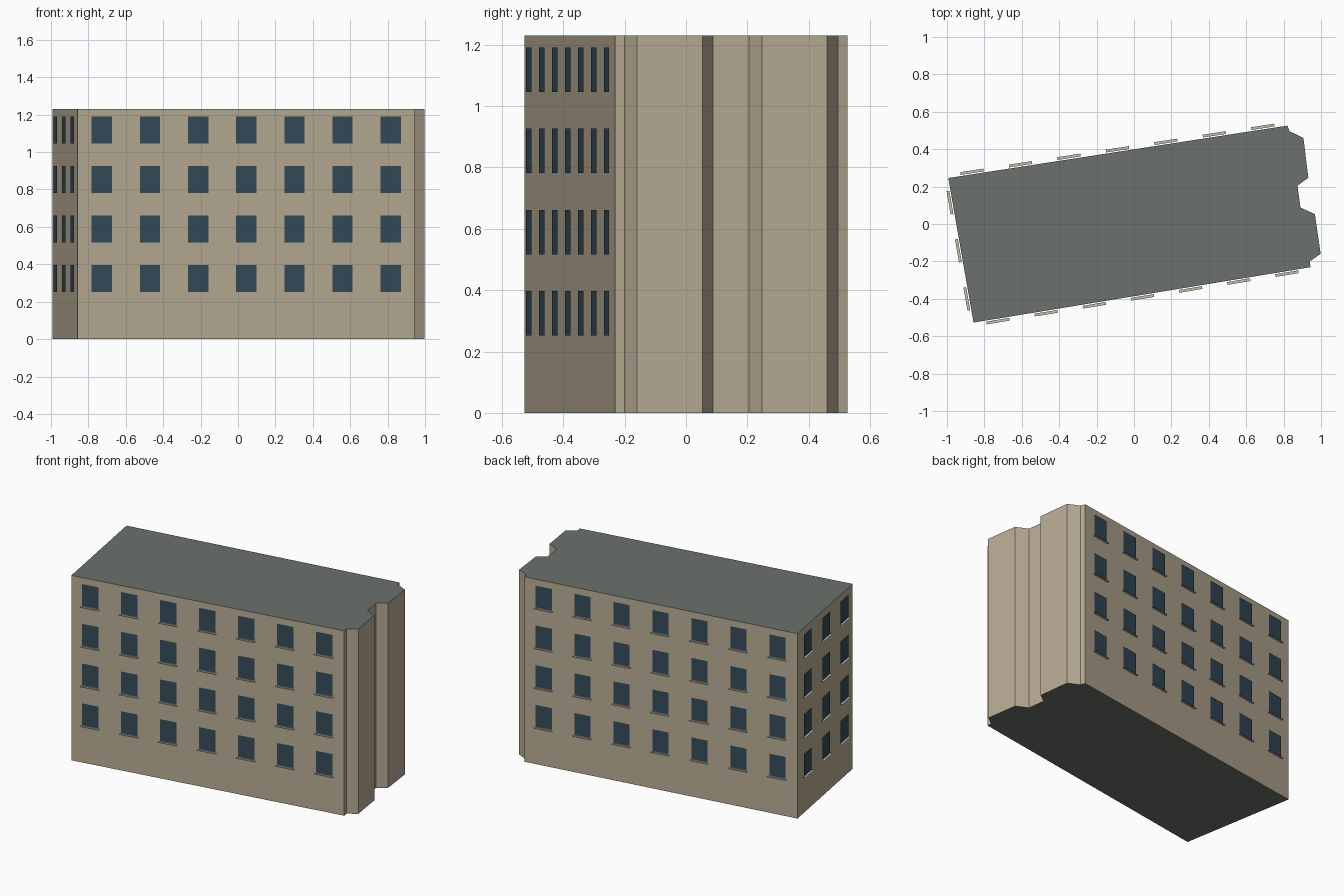
import bpy, bmesh
from mathutils import Vector

if "Cube" in bpy.data.objects:
    bpy.data.objects.remove(bpy.data.objects["Cube"])

HEIGHT = 1.23
WIN_W, WIN_H = 0.11, 0.145
SILL_W = 0.125
FIRST_FLOOR, FLOOR_STEP, FLOORS = 0.252, 0.2645, 4

# footprint, anticlockwise; the right end has two shallow bays
FOOTPRINT = [(-0.993, 0.246), (-0.858, -0.527), (0.944, -0.231), (0.939, -0.2),
             (0.998, -0.16), (0.967, 0.053), (0.89, 0.088), (0.874, 0.205),
             (0.932, 0.247), (0.906, 0.46), (0.832, 0.496), (0.82, 0.526)]


def material(name, rgb):
    m = bpy.data.materials.new(name)
    m.diffuse_color = (*rgb, 1)
    m.use_nodes = True
    m.node_tree.nodes["Principled BSDF"].inputs["Base Color"].default_value = m.diffuse_color
    return m


def finish(name, bm, mats):
    me = bpy.data.meshes.new(name)
    bm.to_mesh(me)
    bm.free()
    for m in mats:
        me.materials.append(m)
    ob = bpy.data.objects.new(name, me)
    bpy.context.collection.objects.link(ob)
    return ob


def quad(bm, pts):
    bm.faces.new([bm.verts.new(p) for p in pts])


wall_mat = material("wall", (0.48, 0.41, 0.30))
roof_mat = material("roof", (0.15, 0.165, 0.15))
glass_mat = material("glass", (0.035, 0.07, 0.10))
sill_mat = material("sill", (0.55, 0.52, 0.44))

# building body: extruded footprint with roof-coloured caps
bm = bmesh.new()
base = bm.faces.new([bm.verts.new((x, y, 0)) for x, y in FOOTPRINT])
ext = bmesh.ops.extrude_face_region(bm, geom=[base], use_keep_orig=True)
top = [v for v in ext["geom"] if isinstance(v, bmesh.types.BMVert)]
bmesh.ops.translate(bm, verts=top, vec=(0, 0, HEIGHT))
bmesh.ops.recalc_face_normals(bm, faces=bm.faces)
for f in bm.faces:
    f.material_index = 1 if abs(f.normal.z) > 0.5 else 0
finish("building_body", bm, [wall_mat, roof_mat])


def window_wall(name, start, end, count):
    """Rows of window panes and sill strips along one wall."""
    a, b = Vector((*start, 0)), Vector((*end, 0))
    d = (b - a).normalized()
    n = Vector((d.y, -d.x, 0))
    panes, sills = bmesh.new(), bmesh.new()
    for floor in range(FLOORS):
        z = Vector((0, 0, FIRST_FLOOR + floor * FLOOR_STEP))
        up = Vector((0, 0, WIN_H))
        for i in range(count):
            c = a.lerp(b, (i + 0.5) / count) + z
            p, h = c + n * 0.007, d * WIN_W / 2
            quad(panes, [p - h, p + h, p + h + up, p - h + up])
            s, h = c - Vector((0, 0, 0.005)), d * SILL_W / 2
            inner, outer = s + n * 0.006, s + n * 0.021
            quad(sills, [outer - h, outer + h, inner + h, inner - h])
    finish(name + "_windows", panes, [glass_mat])
    finish(name + "_sills", sills, [sill_mat])


# windows on the front, back and left walls
window_wall("left", FOOTPRINT[0], FOOTPRINT[1], 3)
window_wall("front", FOOTPRINT[1], FOOTPRINT[2], 7)
window_wall("back", FOOTPRINT[-1], FOOTPRINT[0], 7)
